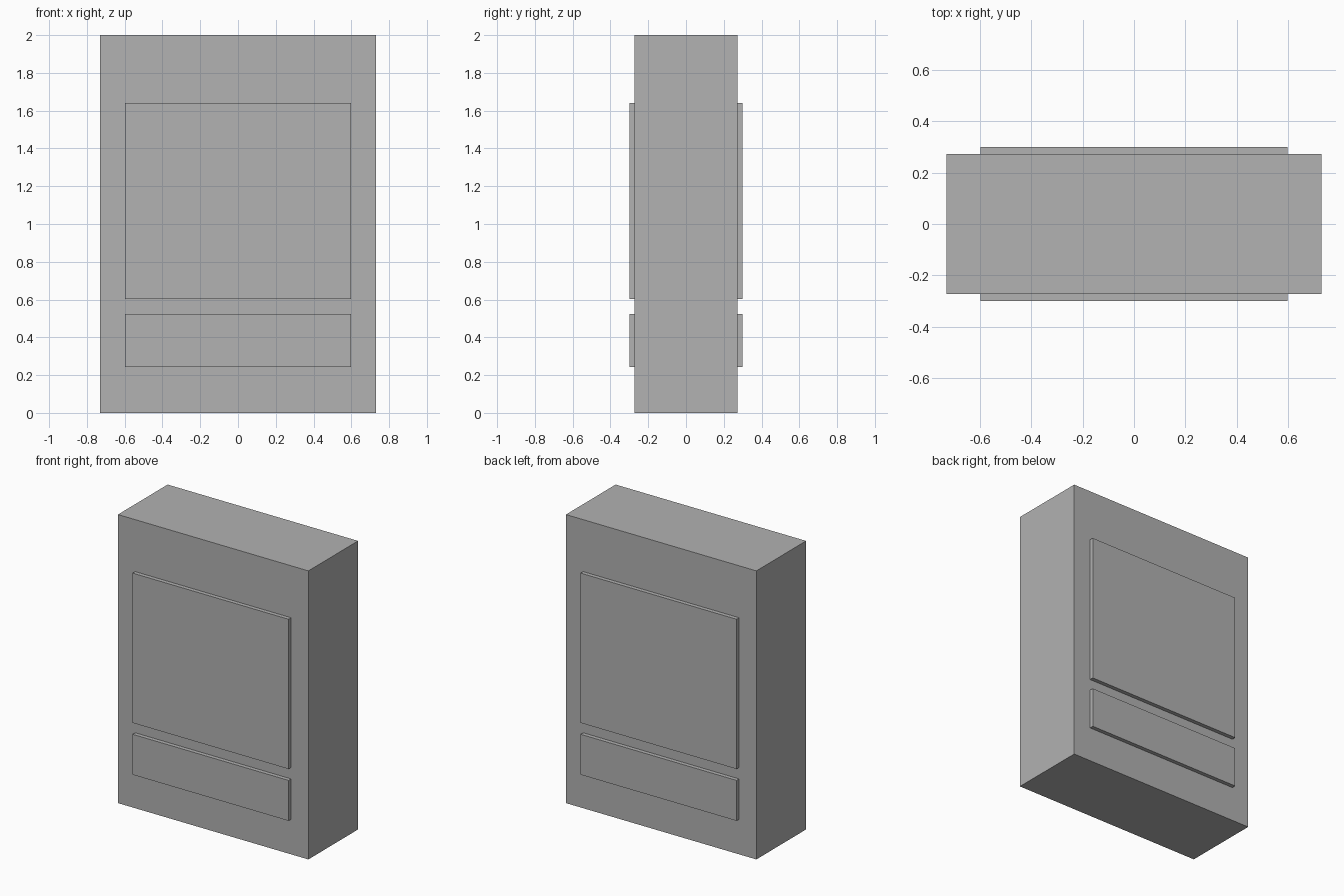
import bpy

# Remove the default cube
default_cube = bpy.data.objects.get("Cube")
if default_cube:
    bpy.data.objects.remove(default_cube, do_unlink=True)

# Single plain grey material
grey = bpy.data.materials.new("plain_grey")
grey.use_nodes = True
colour = (0.445, 0.445, 0.445, 1)
grey.diffuse_color = colour
grey.node_tree.nodes["Principled BSDF"].inputs["Base Color"].default_value = colour


def box(name, low, high):
    """Add a box spanning two opposite corners."""
    centre = [(a + b) / 2 for a, b in zip(low, high)]
    bpy.ops.mesh.primitive_cube_add(size=1, location=centre)
    part = bpy.context.object
    part.name = name
    part.scale = [b - a for a, b in zip(low, high)]
    bpy.ops.object.transform_apply(location=False, rotation=False, scale=True)
    part.data.materials.append(grey)
    return part


BODY_X, BODY_Y = 0.73, 0.272
PANEL_X, PANEL_Y = 0.598, 0.3
EMBED = 0.02  # depth each panel sinks into the body

# Cabinet body
box("cabinet_body", (-BODY_X, -BODY_Y, 0), (BODY_X, BODY_Y, 2))

# Raised panels, repeated on the front and back faces
panel_heights = {"upper_panel": (0.602, 1.64), "lower_panel": (0.243, 0.523)}
for side, sign in (("front", -1), ("back", 1)):
    near, far = sorted((sign * (BODY_Y - EMBED), sign * PANEL_Y))
    for panel, (bottom, top) in panel_heights.items():
        box(f"{side}_{panel}", (-PANEL_X, near, bottom), (PANEL_X, far, top))
